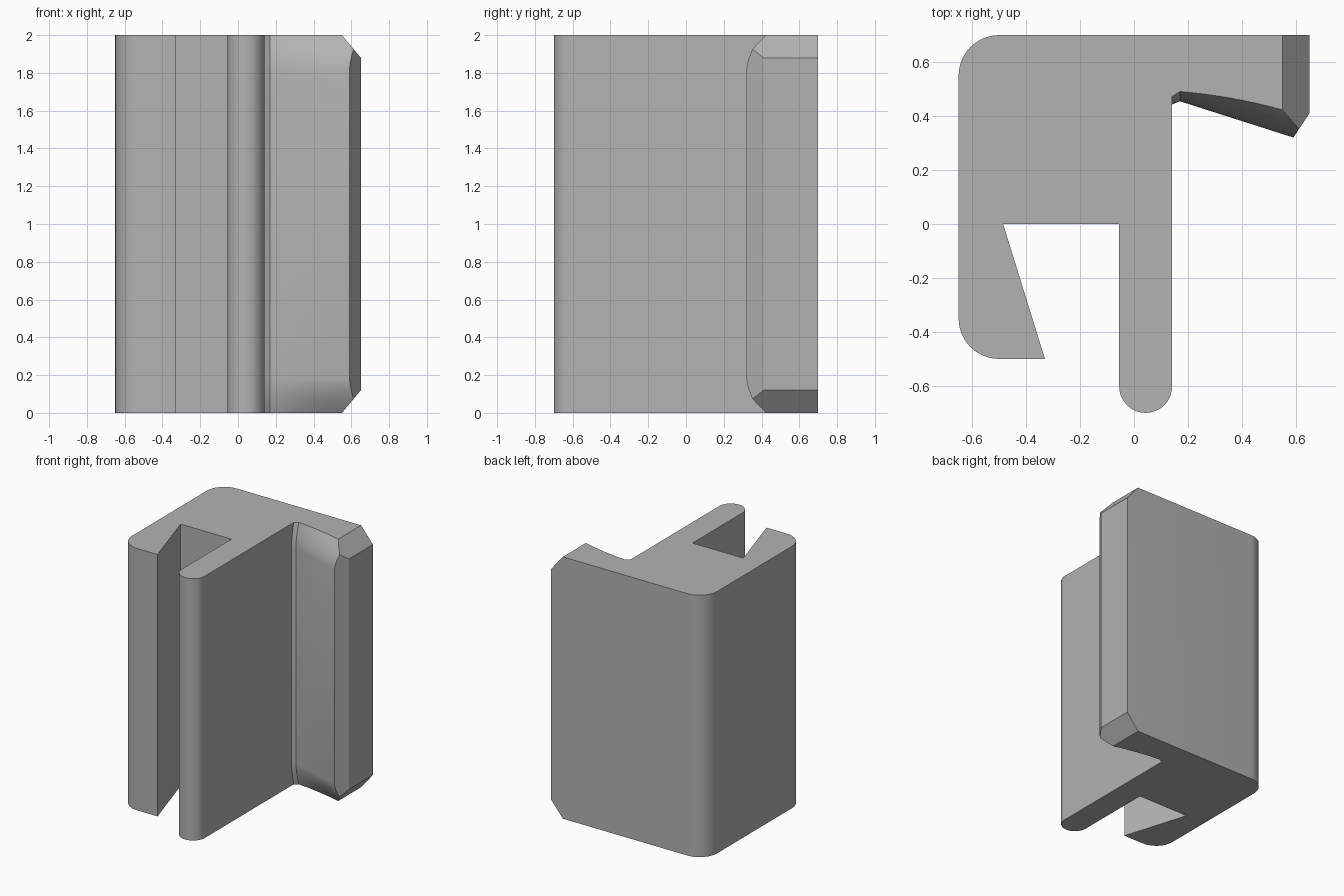
import bpy, bmesh
from math import cos, sin, radians

cube = bpy.data.objects.get("Cube")
if cube:
    bpy.data.objects.remove(cube)

HEIGHT, POST, RIGHT = 2.0, 0.141, 0.65


def arc(cx, cy, r, start, end, steps):
    angles = [radians(start + (end - start) * i / steps) for i in range(steps + 1)]
    return [(cx + r * cos(a), cy + r * sin(a)) for a in angles]


def front_y(x, depth):
    """Sloped front of the flange, rounded back near each end."""
    s = (x - 0.17) / 0.38
    t = max(0, 1 - depth / 0.18)
    base = 0.455 - 0.32 * (x - 0.17) if s > 0 else 0.455 + 0.4 * (x - 0.17)
    return base + (0.036 + 0.09 * s - 0.036 * s * s) * t ** 1.6


def bevel_y(x):
    """Slanted tip of the flange."""
    return 0.32 + 1.5 * (x - 0.59)


def section(depth):
    """Whole outline at a distance from the nearest end."""
    side = min(RIGHT, 0.55 + depth * 0.1 / 0.12)
    lo, hi = 0.5, side
    for _ in range(30):
        mid = (lo + hi) / 2
        if bevel_y(mid) < front_y(mid, depth):
            lo = mid
        else:
            hi = mid
    tip = hi
    pts = arc(-0.5, 0.55, 0.15, 90, 180, 12)             # back corner
    pts += arc(-0.5, -0.35, 0.15, 180, 270, 12)          # hook corner
    pts += [(-0.33, -0.5), (-0.485, 0), (-0.055, 0)]     # slot
    pts += arc(0.043, -0.602, 0.098, 180, 360, 20)       # rounded post end
    pts.append((POST, front_y(POST, depth)))
    pts += [(x, front_y(x, depth)) for x in
            [0.17 + (tip - 0.17) * i / 8 for i in range(9)]]
    pts += [(side, max(bevel_y(side), front_y(side, depth))), (side, 0.7)]
    return pts


# Loft the outline up the height, mirrored about the middle
depths = [0, 0.02, 0.045, 0.075, 0.095, 0.12, 0.15, 0.18]
levels = [(d, d) for d in depths] + [(HEIGHT - d, d) for d in reversed(depths)]
bm = bmesh.new()
rings = [[bm.verts.new((x, y, z)) for x, y in section(d)] for z, d in levels]
count = len(rings[0])
for low, high in zip(rings, rings[1:]):
    for i in range(count):
        j = (i + 1) % count
        bm.faces.new((low[i], low[j], high[j], high[i]))
bm.faces.new(rings[0][::-1])
bm.faces.new(rings[-1])
bmesh.ops.remove_doubles(bm, verts=bm.verts, dist=0.0005)
bmesh.ops.dissolve_limit(bm, angle_limit=radians(0.1), verts=bm.verts, edges=bm.edges)
bmesh.ops.recalc_face_normals(bm, faces=bm.faces)

mesh = bpy.data.meshes.new("clip_bracket")
bm.to_mesh(mesh)
bm.free()
bracket = bpy.data.objects.new("clip_bracket", mesh)
bpy.context.collection.objects.link(bracket)

# Plain grey
grey = bpy.data.materials.new("grey")
grey.use_nodes = True
colour = (0.45, 0.45, 0.45, 1)
grey.diffuse_color = colour
grey.node_tree.nodes["Principled BSDF"].inputs["Base Color"].default_value = colour
mesh.materials.append(grey)

bpy.ops.object.select_all(action="DESELECT")
bracket.select_set(True)
bpy.context.view_layer.objects.active = bracket
bpy.ops.object.shade_smooth_by_angle(angle=radians(25))
